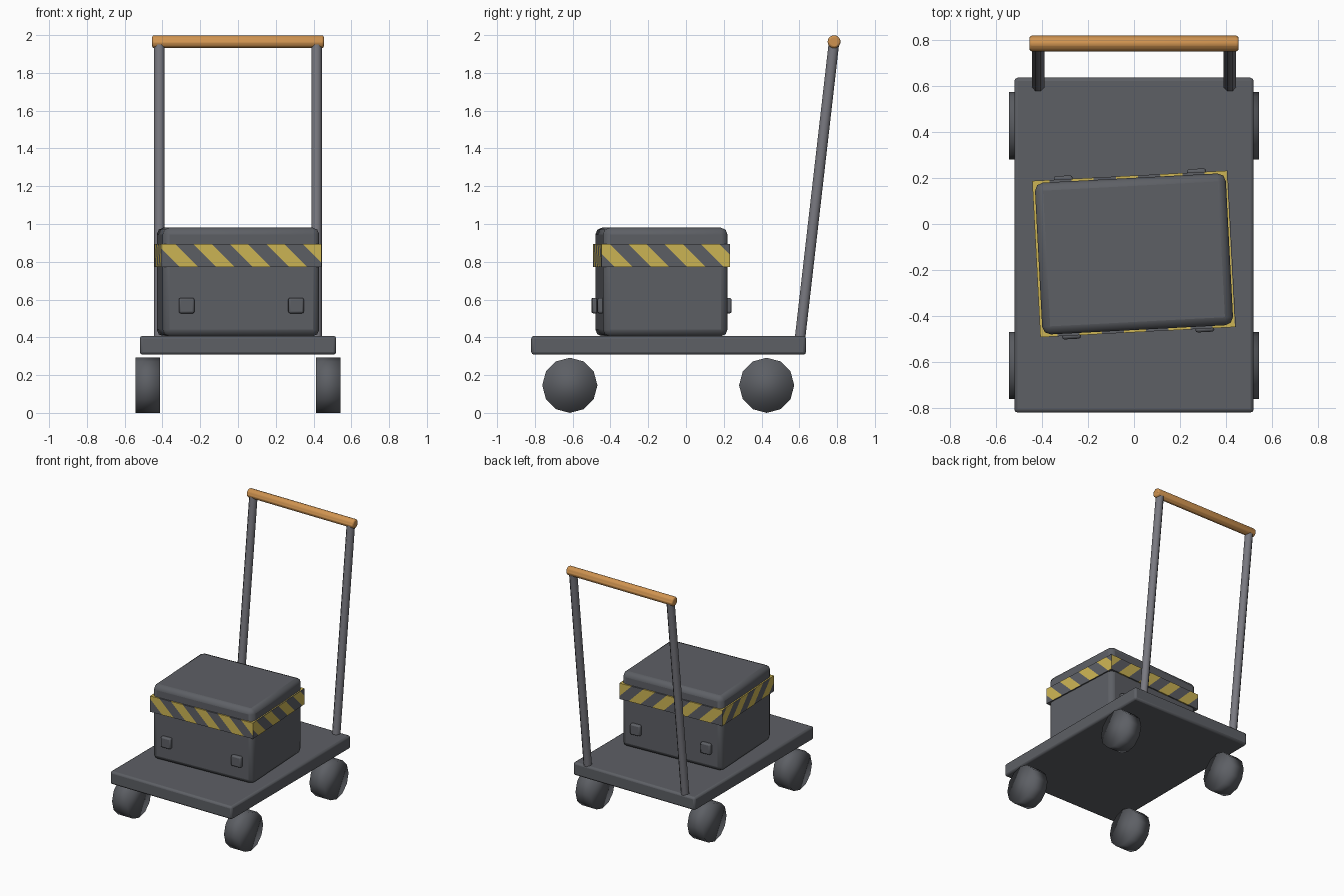
import bpy, bmesh, math
from mathutils import Vector, Matrix

if "Cube" in bpy.data.objects:
    bpy.data.objects.remove(bpy.data.objects["Cube"])


def material(name, rgb):
    m = bpy.data.materials.new(name)
    m.diffuse_color = (*rgb, 1)
    m.use_nodes = True
    m.node_tree.nodes["Principled BSDF"].inputs["Base Color"].default_value = m.diffuse_color
    return m


CHARCOAL = material("charcoal", (0.11, 0.116, 0.13))
STEEL = material("steel grey", (0.19, 0.19, 0.215))
ORANGE = material("orange", (0.62, 0.29, 0.08))
YELLOW = material("yellow", (0.61, 0.46, 0.09))

# Crate placement: turned slightly on the deck
CRATE = Matrix.Translation((0, -0.13, 0)) @ Matrix.Rotation(math.radians(3), 4, 'Z')


def finish(name, bm, mats, world=Matrix(), bevel=0, segments=2, angle=35):
    me = bpy.data.meshes.new(name)
    bm.to_mesh(me)
    bm.free()
    ob = bpy.data.objects.new(name, me)
    bpy.context.collection.objects.link(ob)
    ob.matrix_world = world
    for m in mats:
        me.materials.append(m)
    if bevel:
        mod = ob.modifiers.new("bevel", 'BEVEL')
        mod.width, mod.segments, mod.limit_method = bevel, segments, 'ANGLE'
    if angle:
        me.shade_smooth() if angle == 180 else None
        if angle != 180:
            bpy.ops.object.select_all(action='DESELECT')
            ob.select_set(True)
            bpy.context.view_layer.objects.active = ob
            bpy.ops.object.shade_smooth_by_angle(angle=math.radians(angle))
    return ob


def box_mesh(center, size):
    bm = bmesh.new()
    bmesh.ops.create_cube(bm, size=1, matrix=Matrix.Translation(center) @ Matrix.Diagonal((*size, 1)))
    return bm


def rod(name, a, b, radius, sides, mat, bevel=0, angle=50, turn=0.0):
    a, b = Vector(a), Vector(b)
    d = b - a
    bm = bmesh.new()
    bmesh.ops.create_cone(bm, cap_ends=True, segments=sides, radius1=radius, radius2=radius, depth=d.length,
                          matrix=Matrix.Translation((a + b) / 2) @ d.to_track_quat('Z', 'Y').to_matrix().to_4x4()
                          @ Matrix.Rotation(turn, 4, 'Z'))
    return finish(name, bm, [mat], bevel=bevel, angle=angle)


# Deck
finish("deck", box_mesh((0, -0.092, 0.358), (1.04, 1.455, 0.1)), [CHARCOAL], bevel=0.015)

# Wheels and handle posts, mirrored left and right
for side, s in (("left", -1), ("right", 1)):
    for end, y in (("front", -0.615), ("back", 0.427)):
        rod(f"{side}_{end}_wheel", (s * 0.413, y, 0.146), (s * 0.543, y, 0.146), 0.146, 12, CHARCOAL, angle=180)
    rod(f"{side}_handle_post", (s * 0.416, 0.602, 0.38), (s * 0.416, 0.784, 1.965), 0.03, 8, STEEL,
        turn=math.pi / 8)

# Handle grip
rod("handle_grip", (-0.455, 0.784, 1.965), (0.455, 0.784, 1.965), 0.036, 10, ORANGE, bevel=0.015)

# Crate body
finish("crate_body", box_mesh((0, 0, 0.693), (0.83, 0.66, 0.575)), [CHARCOAL], CRATE, bevel=0.035)

# Square studs on the front and back of the crate
for end, s in (("front", -1), ("back", 1)):
    for side, x in (("left", -0.29), ("right", 0.29)):
        finish(f"{end}_{side}_stud", box_mesh((x, s * 0.335, 0.568), (0.082, 0.04, 0.082)), [CHARCOAL], CRATE,
               bevel=0.01)

# Hazard band: a box cut along diagonals, faces coloured in alternating stripes
PERIOD, MID, PHASE = 0.193, 0.833, {0: -0.145, 1: -0.09}
bm = box_mesh((0, 0, MID), (0.85, 0.68, 0.122))
for axis in (0, 1):
    no = Vector((0, 0, 1))
    no[axis] = 1
    for k in range(-12, 13):
        co = Vector((0, 0, MID))
        co[axis] = PHASE[axis] + (k / 2 + 0.25) * PERIOD
        bmesh.ops.bisect_plane(bm, geom=bm.verts[:] + bm.edges[:] + bm.faces[:], plane_co=co, plane_no=no)
for f in bm.faces:
    c = f.calc_center_median()
    axis = 1 if abs(f.normal.x) > 0.5 else 0
    t = (c[axis] + c.z - MID - PHASE[axis]) / PERIOD
    f.material_index = 1 if abs(t - round(t)) < 0.25 else 0
finish("hazard_band", bm, [CHARCOAL, YELLOW], CRATE, angle=0)
